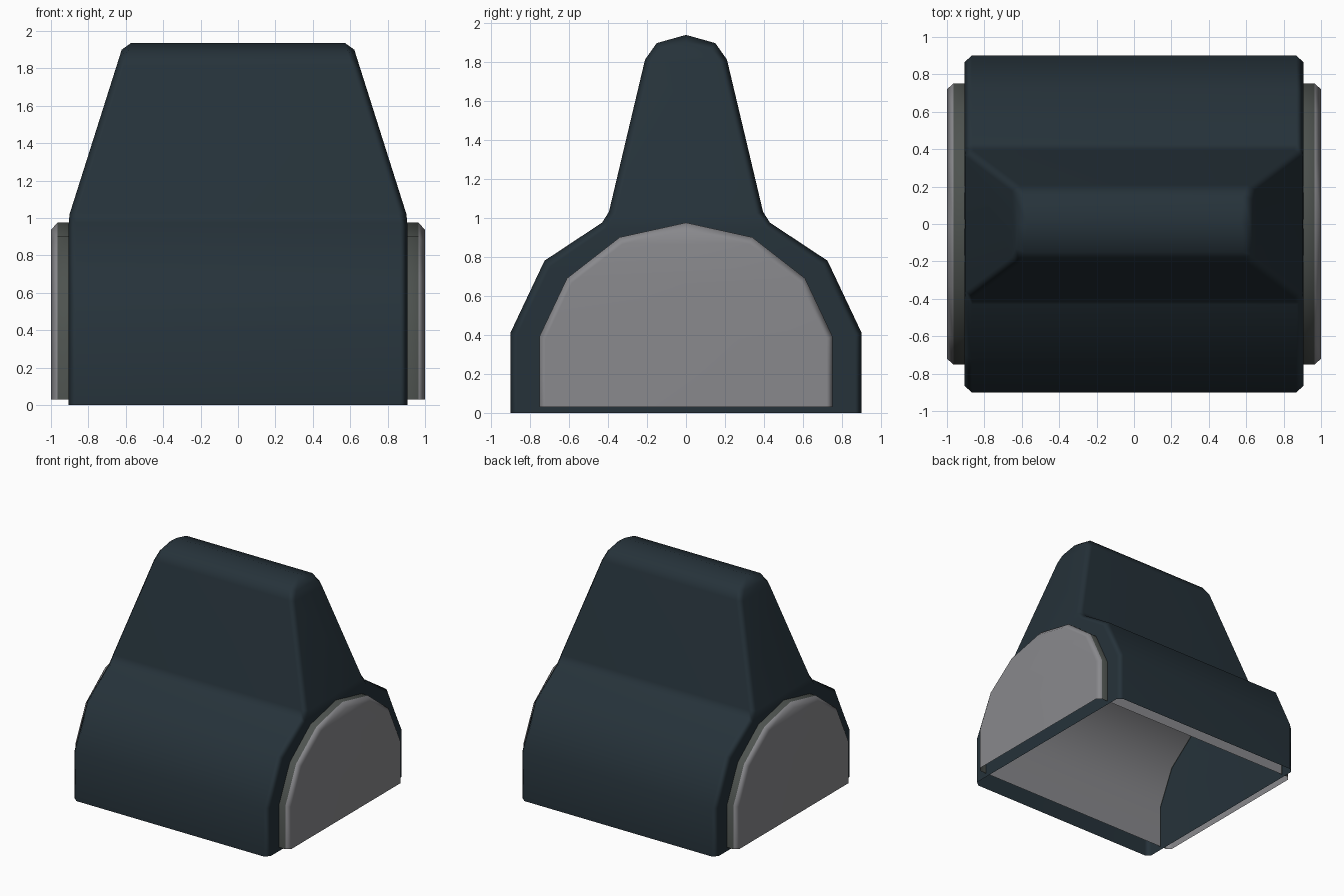
import bpy, bmesh, math

if "Cube" in bpy.data.objects:
    bpy.data.objects.remove(bpy.data.objects["Cube"])


def material(name, rgb):
    m = bpy.data.materials.new(name)
    m.diffuse_color = (*rgb, 1)
    m.use_nodes = True
    m.node_tree.nodes["Principled BSDF"].inputs["Base Color"].default_value = m.diffuse_color
    return m


dark = material("dark slate", (0.019, 0.032, 0.042))
grey = material("mid grey", (0.25, 0.25, 0.265))
band = material("dark band grey", (0.075, 0.085, 0.078))


def shell(name, rings, mats, seg_mats):
    """Skin rings of half profiles (x, y, z); mirrored in y, open below, ends closed."""
    bm = bmesh.new()
    loops = []
    for half in rings:
        pts = half + [(x, -y, z) for x, y, z in half[-2::-1]]
        loops.append([bm.verts.new(p) for p in pts])
    n = len(loops[0])
    for a, b, mi in zip(loops, loops[1:], seg_mats):
        for i in range(n - 1):
            bm.faces.new((a[i], a[i + 1], b[i + 1], b[i])).material_index = mi
    # end walls made from left-right strips
    for loop in (loops[0], loops[-1]):
        for i in range(n // 2):
            q = [loop[i], loop[i + 1], loop[n - 2 - i], loop[n - 1 - i]]
            if q[1] is q[2]:
                q.pop(2)
            bm.faces.new(q)
    bmesh.ops.recalc_face_normals(bm, faces=bm.faces[:])
    # make the top ridge point upward so the shell faces outward
    top = max(bm.faces, key=lambda f: f.calc_center_median().z)
    if top.normal.z < 0:
        bmesh.ops.reverse_faces(bm, faces=bm.faces[:])
    me = bpy.data.meshes.new(name)
    bm.to_mesh(me)
    bm.free()
    for m in mats:
        me.materials.append(m)
    ob = bpy.data.objects.new(name, me)
    bpy.context.collection.objects.link(ob)
    bpy.context.view_layer.objects.active = ob
    ob.select_set(True)
    bpy.ops.object.shade_smooth_by_angle(angle=math.radians(50))
    ob.select_set(False)
    wn = ob.modifiers.new("weighted", 'WEIGHTED_NORMAL')
    wn.keep_sharp = True
    return ob


# housing: wide rounded base with a tapering upper fin
def end_x(z):
    return 0.907 - max(0, z - 1.0) * 0.317


outer = [(0.9, 0), (0.9, 0.41), (0.725, 0.78), (0.43, 0.975),
         (0.395, 1.03), (0.21, 1.81), (0.15, 1.895), (0, 1.937)]
inner = [(0.865, 0), (0.865, 0.40), (0.695, 0.75), (0.41, 0.945),
         (0.36, 1.02), (0.175, 1.80), (0.13, 1.865), (0, 1.90)]


def housing_ring(side, prof, inset):
    return [(side * (end_x(z) - inset), y, z) for y, z in prof]


shell("housing",
      [housing_ring(-1, inner, 0), housing_ring(-1, outer, 0.04),
       housing_ring(1, outer, 0.04), housing_ring(1, inner, 0)],
      [dark], [0, 0, 0])

# arched core running through the housing, with capped ends
arch = [(0.752, 0.03), (0.752, 0.39), (0.61, 0.69), (0.34, 0.9), (0, 0.975)]
arch_in = [(0.72, 0.03), (0.72, 0.38), (0.585, 0.665), (0.325, 0.865), (0, 0.937)]
xs = [(-1, arch_in), (-0.965, arch), (-0.9, arch), (0.9, arch), (0.965, arch), (1, arch_in)]
shell("arched_core", [[(x, y, z) for y, z in p] for x, p in xs],
      [grey, band], [0, 1, 0, 1, 0])
